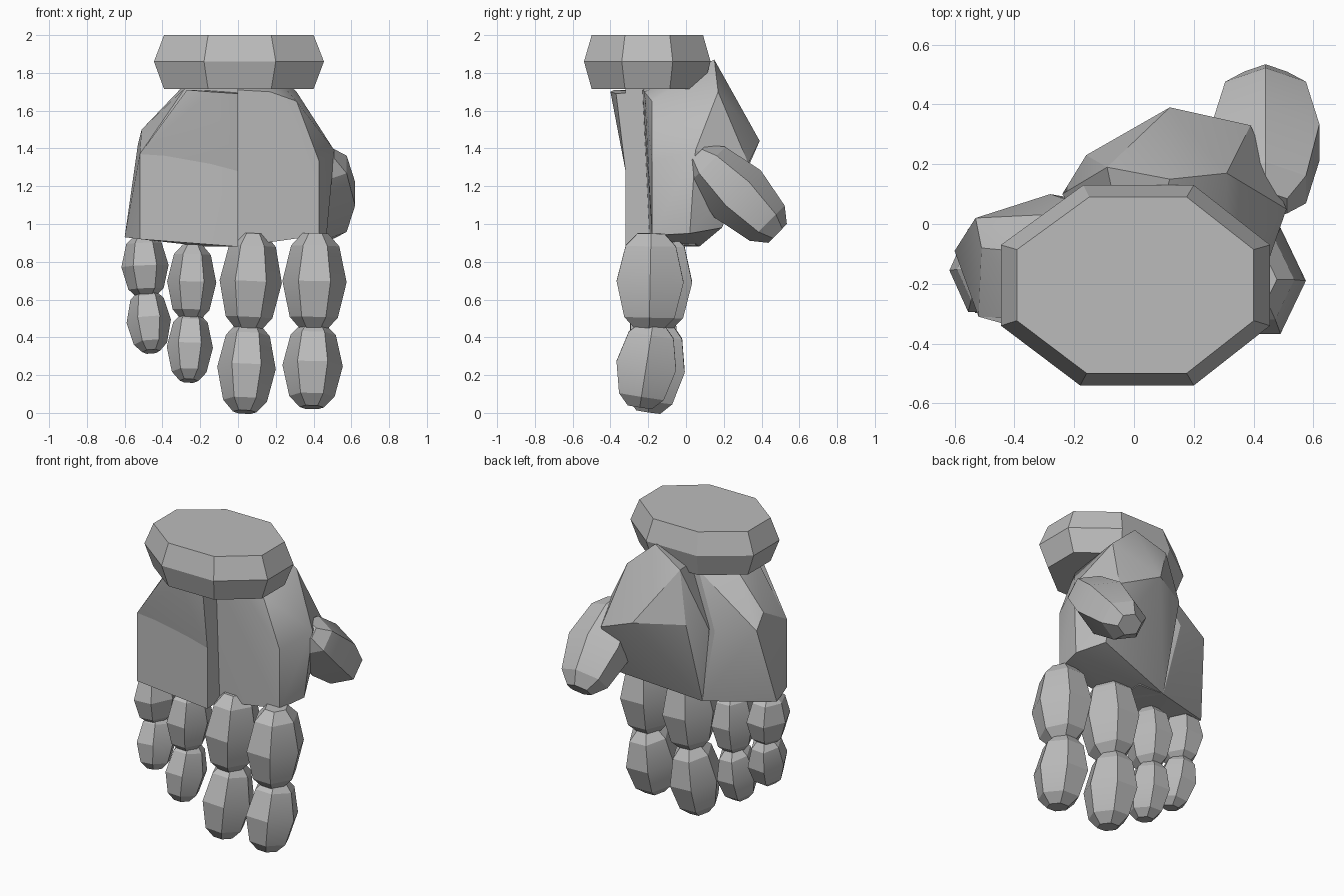
import bpy, bmesh
from math import cos, sin, pi, radians
from mathutils import Vector

cube = bpy.data.objects.get("Cube")
if cube:
    bpy.data.objects.remove(cube, do_unlink=True)

GREY = (0.5, 0.5, 0.5, 1)
mat = bpy.data.materials.new("grey")
mat.use_nodes = True
mat.diffuse_color = GREY
mat.node_tree.nodes["Principled BSDF"].inputs["Base Color"].default_value = GREY


def finish(bm, name):
    bmesh.ops.recalc_face_normals(bm, faces=bm.faces)
    me = bpy.data.meshes.new(name)
    bm.to_mesh(me)
    bm.free()
    me.materials.append(mat)
    ob = bpy.data.objects.new(name, me)
    bpy.context.collection.objects.link(ob)
    bpy.ops.object.select_all(action='DESELECT')
    ob.select_set(True)
    bpy.context.view_layer.objects.active = ob
    bpy.ops.object.shade_smooth_by_angle(angle=radians(25))


def loft(name, rings):
    """Skin a closed solid through rings with equal point counts."""
    bm = bmesh.new()
    loops = [[bm.verts.new(p) for p in ring] for ring in rings]
    n = len(loops[0])
    for a, b in zip(loops, loops[1:]):
        for i in range(n):
            j = (i + 1) % n
            bm.faces.new((a[i], a[j], b[j], b[i]))
    bm.faces.new(loops[0])
    bm.faces.new(loops[-1])
    finish(bm, name)


def hull(name, points):
    """Faceted solid around a few corner points."""
    bm = bmesh.new()
    for p in points:
        bm.verts.new(p)
    res = bmesh.ops.convex_hull(bm, input=bm.verts)
    junk = {g for g in res["geom_interior"] + res["geom_unused"]
            if isinstance(g, bmesh.types.BMVert)}
    bmesh.ops.delete(bm, geom=list(junk), context='VERTS')
    finish(bm, name)


def pod(name, start, end, rx, ry, turn=0):
    """Six-sided finger segment that tapers toward both ends."""
    start, end = Vector(start), Vector(end)
    axis = (end - start).normalized()
    side = Vector((1, 0, 0))
    side = (side - axis * side.dot(axis)).normalized()
    depth = axis.cross(side)
    angles = [turn + k * pi / 3 for k in range(6)]
    rings = []
    for t, s in ((0, .4), (.13, .75), (.5, 1), (.87, .75), (1, .4)):
        c = start.lerp(end, t)
        rings.append([c + side * rx * s * cos(a) + depth * ry * s * sin(a)
                      for a in angles])
    loft(name, rings)


# Cuff: bevelled octagonal slab
octagon = [(-.445, -.34), (-.18, -.54), (.2, -.54), (.455, -.34),
           (.455, -.07), (.2, .13), (-.17, .13), (-.445, -.07)]
loft("cuff", [[(x * s, -.2 + (y + .2) * s, z) for x, y in octagon]
              for z, s in ((1.715, .88), (1.86, 1), (2, .88))])

# Palm, little-finger side: stands forward of the other half
hull("outer_palm", [
    (-.28, -.32, 1.72), (0, -.32, 1.72), (-.52, -.31, 1.37),
    (-.52, -.31, .92), (0, -.32, .88), (-.3, -.1, 1.72), (-.51, -.08, 1.5),
    (-.53, .02, 1.42), (-.6, -.09, .93), (-.28, .1, 1.38),
    (-.17, .07, .88), (0, .05, .89), (0, .02, 1.72), (-.12, .04, 1.72)])

# Flare of the palm toward the cuff
hull("palm_flare", [
    (-.27, -.38, 1.71), (-.15, -.4, 1.7), (0, -.37, 1.69), (-.52, -.31, 1.37),
    (0, -.32, 1.28), (-.27, -.25, 1.71), (0, -.25, 1.7)])

# Palm, thumb side: bulges out at the back
hull("thumb_pad", [
    (0, -.23, 1.71), (.17, -.22, 1.7), (.31, -.18, 1.65), (.43, -.18, 1.33),
    (.43, -.18, .94), (0, -.19, .88), (.12, .15, 1.87), (.31, .17, 1.7),
    (-.09, .19, 1.77), (-.16, .23, 1.44), (-.24, .1, 1.38), (.12, .39, 1.44),
    (.39, .33, 1.32), (.51, .05, 1.39), (.47, .02, .95), (.38, .19, .98),
    (-.17, .07, .88)])

# Thumb: turned so that a flat side faces outward
pod("thumb", (.44, .06, 1.37), (.44, .485, .95), .208, .175, pi / 6)

# Fingers: x at top, middle and tip, y, heights, half width, half depth
fingers = {
    "index": (.41, .4, .39, -.185, (.95, .455, .03), .17, .205),
    "middle": (.08, .055, .035, -.14, (.95, .455, .005), .165, .205),
    "ring": (-.24, -.25, -.26, -.15, (.89, .51, .17), .13, .17),
    "little": (-.5, -.485, -.46, -.15, (.94, .63, .325), .125, .16),
}
for name, (xa, xb, xc, y, (za, zb, zc), rx, ry) in fingers.items():
    pod(name + "_upper", (xa, y, za), (xb, y - .01, zb - .015), rx, ry)
    pod(name + "_tip", (xb, y + .01, zb + .015), (xc, y - .06, zc), rx * .94, ry * .9)
